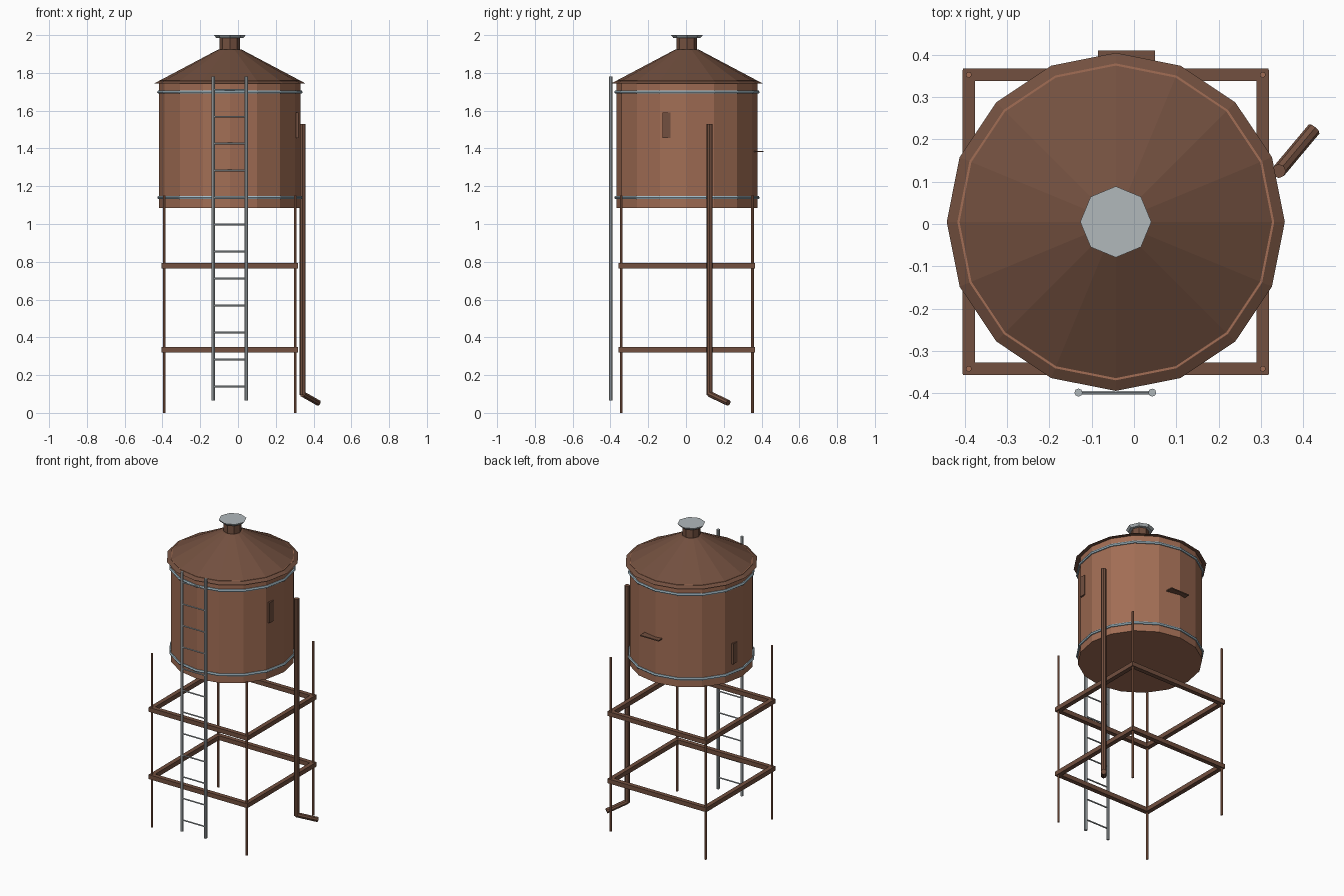
import bpy, bmesh, math
from mathutils import Vector

if "Cube" in bpy.data.objects:
    bpy.data.objects.remove(bpy.data.objects["Cube"])


def material(name, rgb):
    m = bpy.data.materials.new(name)
    m.use_nodes = True
    color = (*rgb, 1)
    m.diffuse_color = color
    m.node_tree.nodes["Principled BSDF"].inputs["Base Color"].default_value = color
    return m


light_wood = material("light brown wood", (0.36, 0.155, 0.09))
dark_wood = material("dark brown wood", (0.17, 0.08, 0.05))
band_metal = material("pale blue metal", (0.38, 0.51, 0.58))
grey_metal = material("grey metal", (0.44, 0.48, 0.50))

CX, CY = -0.043, 0.005      # tank axis
HALF = 0.347                # half span of the leg frame


def finish(name, bm, mat):
    bmesh.ops.recalc_face_normals(bm, faces=bm.faces)
    mesh = bpy.data.meshes.new(name)
    bm.to_mesh(mesh)
    bm.free()
    mesh.materials.append(mat)
    ob = bpy.data.objects.new(name, mesh)
    bpy.context.collection.objects.link(ob)
    return ob


def box(name, center, size, mat):
    bm = bmesh.new()
    bmesh.ops.create_cube(bm, size=1)
    bmesh.ops.scale(bm, vec=size, verts=bm.verts)
    bmesh.ops.translate(bm, vec=center, verts=bm.verts)
    return finish(name, bm, mat)


def rod(name, start, end, radius, mat, sides=8, end_radius=None):
    start, end = Vector(start), Vector(end)
    axis = end - start
    bm = bmesh.new()
    bmesh.ops.create_cone(bm, cap_ends=True, segments=sides, radius1=radius,
                          radius2=end_radius or radius, depth=axis.length)
    bmesh.ops.rotate(bm, verts=bm.verts, matrix=axis.to_track_quat("Z", "Y").to_matrix())
    bmesh.ops.translate(bm, vec=(start + end) / 2, verts=bm.verts)
    return finish(name, bm, mat)


def upright(name, z0, z1, r0, r1, sides, mat):
    """Faceted frustum around the tank axis, with corners on x and y."""
    bm = bmesh.new()
    rings = [[bm.verts.new((CX + r * math.cos(i * math.tau / sides),
                            CY + r * math.sin(i * math.tau / sides), z))
              for i in range(sides)] for r, z in ((r0, z0), (r1, z1))]
    for ring in rings:
        bm.faces.new(ring)
    for i in range(sides):
        j = (i + 1) % sides
        bm.faces.new((rings[0][i], rings[0][j], rings[1][j], rings[1][i]))
    return finish(name, bm, mat)


# Tank, roof, vent and vent cap
upright("tank", 1.085, 1.761, 0.374, 0.374, 16, light_wood)
upright("roof", 1.745, 1.923, 0.399, 0.063, 16, dark_wood)
upright("vent", 1.915, 1.988, 0.054, 0.054, 8, dark_wood)
upright("vent_cap", 1.985, 2.0, 0.072, 0.084, 8, grey_metal)

# Metal hoops around the tank
for name, z in (("lower_hoop", 1.14), ("upper_hoop", 1.698)):
    bpy.ops.mesh.primitive_torus_add(location=(CX, CY, z), major_segments=16, minor_segments=6,
                                     major_radius=0.376, minor_radius=0.009)
    hoop = bpy.context.object
    hoop.name = name
    hoop.data.materials.append(band_metal)

# Legs and two levels of square bracing
for sx in (-1, 1):
    for sy in (-1, 1):
        x, y = CX + sx * HALF, CY + sy * HALF
        rod("leg", (x, y, 0), (x, y, 1.15), 0.007, light_wood)
for z in (0.335, 0.78):
    for s in (-1, 1):
        box("brace_along_x", (CX, CY + s * HALF, z), (0.722, 0.029, 0.029), dark_wood)
        box("brace_along_y", (CX + s * HALF, CY, z), (0.029, 0.718, 0.029), dark_wood)

# Ladder on the front
LADDER_Y = -0.398
for x in (-0.131, 0.043):
    rod("ladder_rail", (x, LADDER_Y, 0.065), (x, LADDER_Y, 1.78), 0.0095, grey_metal)
for i in range(12):
    z = 0.14 + i * 0.1428
    rod("ladder_rung", (-0.131, LADDER_Y, z), (0.043, LADDER_Y, z), 0.005, grey_metal, 6)

# Drain pipe with angled spout
elbow = (0.342, 0.125, 0.1)
rod("drain_pipe", (0.342, 0.125, 0.095), (0.342, 0.125, 1.53), 0.0165, dark_wood)
rod("drain_spout", elbow, (0.425, 0.224, 0.053), 0.0165, dark_wood)

# Small boards fixed to the tank
box("left_board", (0.313, -0.103, 1.523), (0.012, 0.043, 0.135), dark_wood)
box("right_board", (-0.405, 0.073, 1.264), (0.014, 0.043, 0.135), dark_wood)
box("back_board", (-0.018, 0.383, 1.384), (0.135, 0.052, 0.007), dark_wood)
